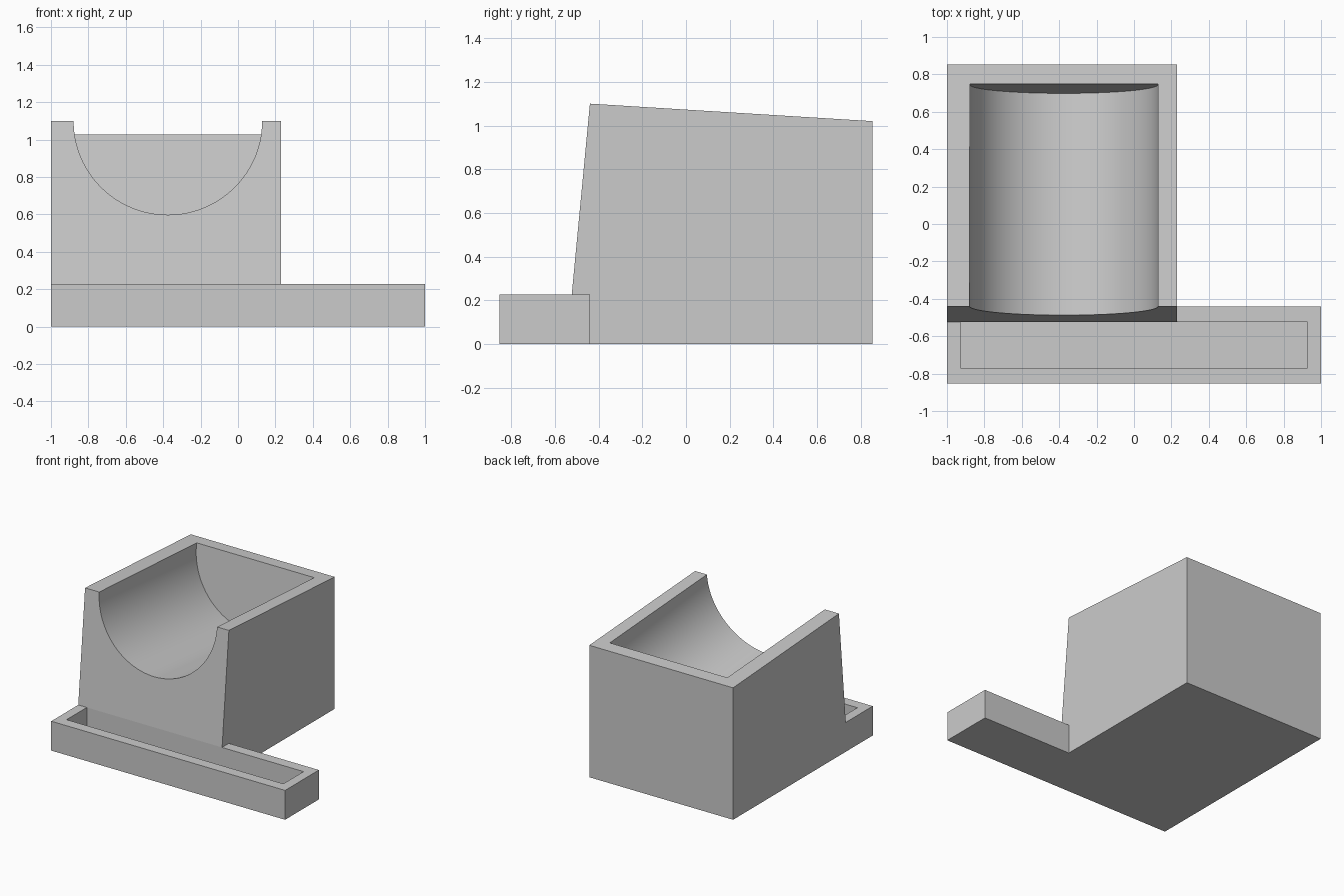
import bpy
import bmesh
from math import radians, sin, cos, pi
from mathutils import Vector

default = bpy.data.objects.get("Cube")
if default:
    bpy.data.objects.remove(default, do_unlink=True)

# Single grey material
grey = bpy.data.materials.new("light grey")
grey.use_nodes = True
colour = (0.6, 0.6, 0.6, 1)
grey.diffuse_color = colour
grey.node_tree.nodes["Principled BSDF"].inputs["Base Color"].default_value = colour


def prism(name, profile, x0, x1):
    """Extrude a closed (y, z) profile along x."""
    bm = bmesh.new()
    face = bm.faces.new([bm.verts.new((x0, y, z)) for y, z in profile])
    out = bmesh.ops.extrude_face_region(bm, geom=[face])
    moved = [v for v in out["geom"] if isinstance(v, bmesh.types.BMVert)]
    bmesh.ops.translate(bm, verts=moved, vec=(x1 - x0, 0, 0))
    bmesh.ops.recalc_face_normals(bm, faces=bm.faces)
    mesh = bpy.data.meshes.new(name)
    bm.to_mesh(mesh)
    bm.free()
    obj = bpy.data.objects.new(name, mesh)
    bpy.context.collection.objects.link(obj)
    mesh.materials.append(grey)
    return obj


def box(name, x0, x1, y0, y1, z0, z1):
    return prism(name, [(y0, z0), (y1, z0), (y1, z1), (y0, z1)], x0, x1)


def cut(obj, cutter):
    """Subtract the cutter, then discard it."""
    cutter.hide_render = True
    mod = obj.modifiers.new("cut", 'BOOLEAN')
    mod.operation = 'DIFFERENCE'
    mod.solver = 'EXACT'
    mod.object = cutter
    bpy.ops.object.select_all(action='DESELECT')
    bpy.context.view_layer.objects.active = obj
    obj.select_set(True)
    bpy.ops.object.modifier_apply(modifier=mod.name)
    bpy.data.objects.remove(cutter, do_unlink=True)
    bpy.ops.object.shade_smooth_by_angle(angle=radians(30))


LEFT, BLOCK_RIGHT = -1.0, 0.23
FRONT, BACK = -0.853, 0.853
TRAY_BACK, TRAY_TOP = -0.44, 0.227
FOOT = -0.523   # where the leaning face meets the tray

# Main block with a leaning front and a top that falls to the back
block = prism("holder_block",
              [(TRAY_BACK, 0), (TRAY_BACK, TRAY_TOP), (FOOT, TRAY_TOP),
               (TRAY_BACK, 1.1), (BACK, 1.02), (BACK, 0)],
              LEFT, BLOCK_RIGHT)

# Half-round cradle, square to the leaning front, closed at the back
tilt = radians(5.4)
axis = Vector((0, cos(tilt), -sin(tilt)))
mouth = Vector((-0.375, TRAY_BACK, 1.1))
start, end = -0.4, 1.191
bpy.ops.mesh.primitive_cylinder_add(
    vertices=128, radius=0.504, depth=end - start,
    location=mouth + axis * (start + end) / 2,
    rotation=(-(pi / 2 + tilt), 0, 0))
cradle = bpy.context.object
cradle.name = "cradle_cutter"
cradle.data.materials.append(grey)
cut(block, cradle)

# Front tray with a rectangular pocket
tray = box("front_tray", LEFT, 1.0, FRONT, TRAY_BACK, 0, TRAY_TOP)
cut(tray, box("pocket_cutter", -0.927, 0.927, -0.77, FOOT, 0.07, 0.4))
